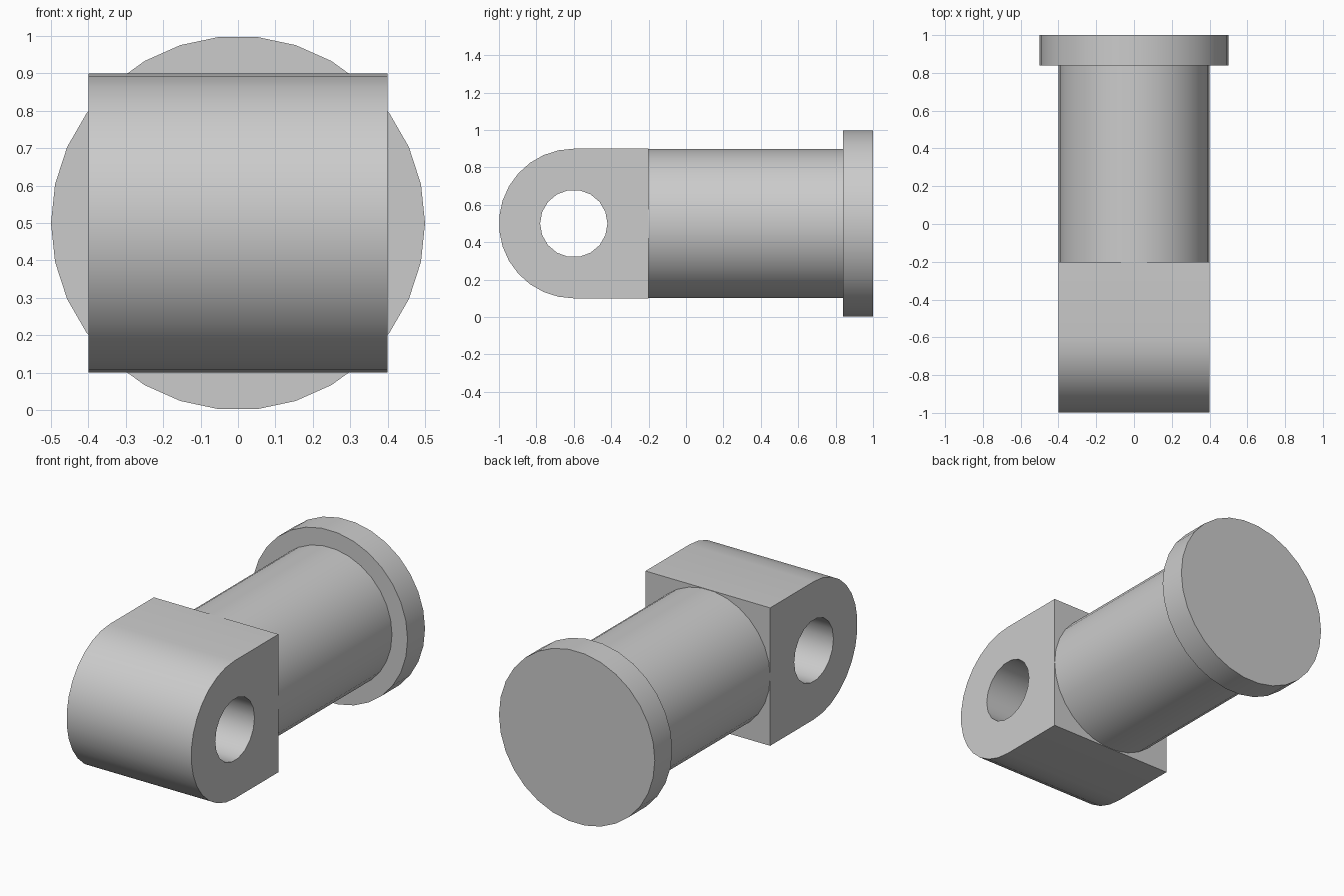
import bpy, bmesh
from math import sin, cos, pi, radians
from mathutils import Vector

cube = bpy.data.objects.get("Cube")
if cube:
    bpy.data.objects.remove(cube, do_unlink=True)

steel = bpy.data.materials.new("grey_steel")
steel.use_nodes = True
grey = (0.6, 0.6, 0.6, 1)
steel.diffuse_color = grey
steel.node_tree.nodes["Principled BSDF"].inputs["Base Color"].default_value = grey

MID_Z = 0.5


def arc(radius, steps, start=0, sweep=2 * pi, closed=True):
    """Points on an arc; a closed arc leaves out the repeated end point."""
    count = steps if closed else steps + 1
    return [(radius * cos(start + sweep * i / steps),
             radius * sin(start + sweep * i / steps)) for i in range(count)]


def prism(name, loops, offset):
    """Fill the outline (further loops are holes) and extrude it by offset."""
    bm = bmesh.new()
    edges = []
    for loop in loops:
        verts = [bm.verts.new(p) for p in loop]
        edges += [bm.edges.new((a, b)) for a, b in zip(verts, verts[1:] + verts[:1])]
    if len(loops) == 1:
        bm.faces.new(bm.verts[:])
    else:
        bmesh.ops.triangle_fill(bm, edges=edges, use_beauty=True)
    caps = bm.faces[:]
    result = bmesh.ops.extrude_face_region(bm, geom=caps, use_keep_orig=True)
    moved = [g for g in result["geom"] if isinstance(g, bmesh.types.BMVert)]
    bmesh.ops.translate(bm, verts=moved, vec=offset)
    bmesh.ops.recalc_face_normals(bm, faces=bm.faces[:])
    mesh = bpy.data.meshes.new(name)
    bm.to_mesh(mesh)
    bm.free()
    mesh.materials.append(steel)
    obj = bpy.data.objects.new(name, mesh)
    bpy.context.collection.objects.link(obj)
    bpy.ops.object.select_all(action="DESELECT")
    obj.select_set(True)
    bpy.context.view_layer.objects.active = obj
    bpy.ops.object.shade_smooth_by_angle(angle=radians(30))
    return obj


def round_bar(name, radius, y_start, y_end):
    ring = [Vector((x, y_start, MID_Z + z)) for x, z in arc(radius, 30)]
    return prism(name, [ring], (0, y_end - y_start, 0))


# Rounded lug with a cross hole
HALF, HOLE_Y, BACK_Y = 0.4, -0.6, -0.2
outline = [(HOLE_Y + y, z) for y, z in arc(HALF, 15, pi / 2, pi, closed=False)]
outline += [(BACK_Y, -HALF), (BACK_Y, HALF)]
hole = [(HOLE_Y + y, z) for y, z in arc(0.18, 18)]
loops = [[Vector((-HALF, y, MID_Z + z)) for y, z in loop] for loop in (outline, hole)]
prism("pin_lug", loops, (2 * HALF, 0, 0))

# Shaft and end flange
round_bar("shaft", HALF, BACK_Y, 0.84)
round_bar("end_flange", 0.5, 0.84, 1.0)
